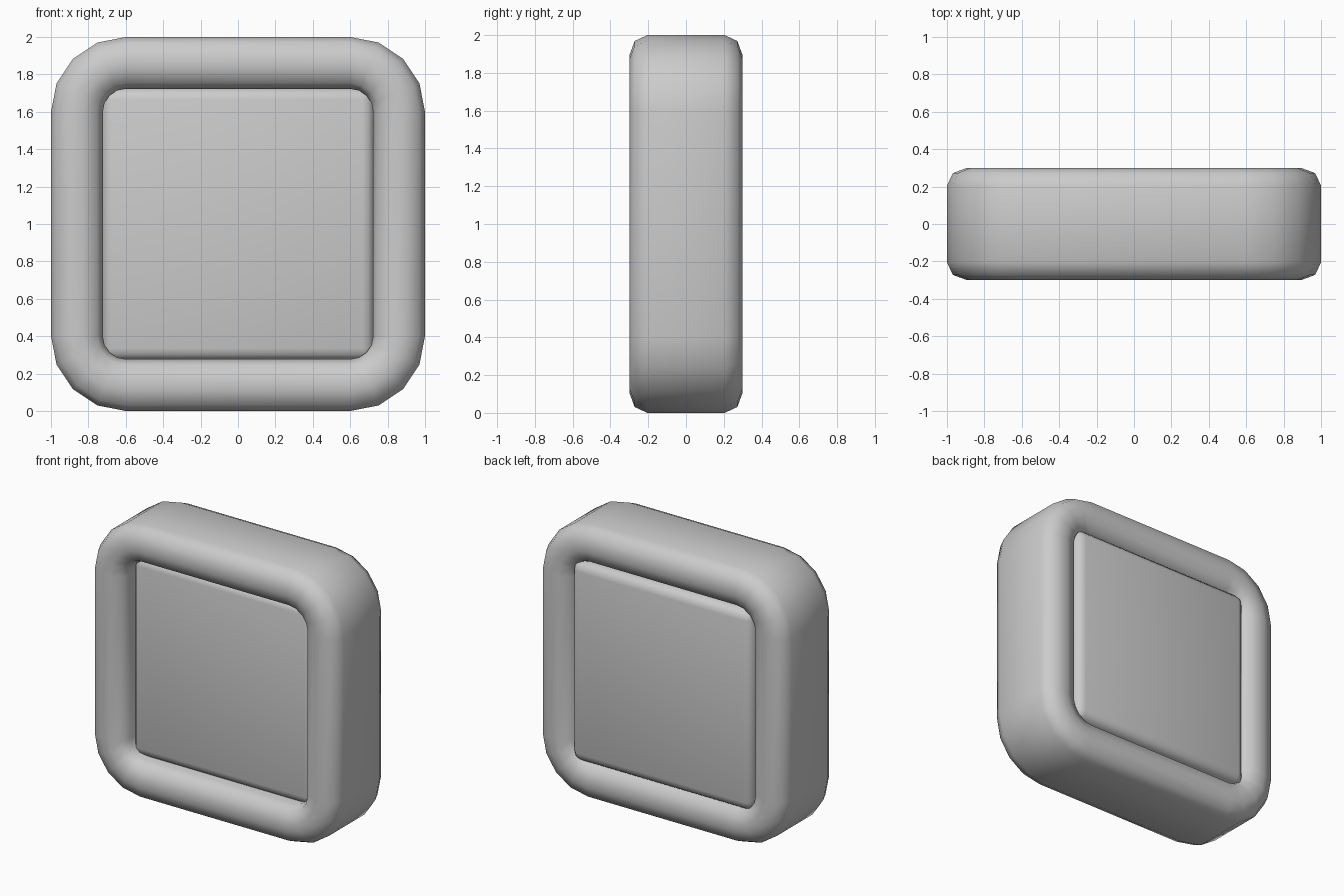
import bpy, bmesh, math

if "Cube" in bpy.data.objects:
    bpy.data.objects.remove(bpy.data.objects["Cube"])

OUTER, INNER, DEPTH = 1.0, 0.723, 0.3   # half sizes of the frame
CORNER = 0.6                            # centre of each corner arc
BEVEL_W, BEVEL_D = 0.107, 0.095         # rounding of the frame section


def finish(name, bm, angle):
    bmesh.ops.recalc_face_normals(bm, faces=bm.faces)
    mesh = bpy.data.meshes.new(name)
    bm.to_mesh(mesh)
    bm.free()
    obj = bpy.data.objects.new(name, mesh)
    bpy.context.collection.objects.link(obj)
    bpy.ops.object.select_all(action='DESELECT')
    obj.select_set(True)
    bpy.context.view_layer.objects.active = obj
    bpy.ops.object.shade_smooth_by_angle(angle=math.radians(angle))
    return obj


# frame cross-section: rounded rectangle as (distance from centre, y)
section = []
mid, half = (OUTER + INNER) / 2, (OUTER - INNER) / 2
for quarter, (sx, sy) in enumerate([(1, 1), (-1, 1), (-1, -1), (1, -1)]):
    for step in range(3):
        a = math.radians(90 * quarter + 45 * step)
        section.append((mid + sx * (half - BEVEL_W) + BEVEL_W * math.cos(a),
                        sy * (DEPTH - BEVEL_D) + BEVEL_D * math.sin(a)))

# frame: sweep the section round a square with four-segment corners
bm = bmesh.new()
rings = []
for quarter, (sx, sz) in enumerate([(1, 1), (-1, 1), (-1, -1), (1, -1)]):
    for step in range(5):
        a = math.radians(90 * quarter + 22.5 * step)
        rings.append([bm.verts.new((sx * CORNER + (r - CORNER) * math.cos(a), y,
                                    1 + sz * CORNER + (r - CORNER) * math.sin(a)))
                      for r, y in section])
n = len(section)
for i, ring in enumerate(rings):
    nxt = rings[(i + 1) % len(rings)]
    for j in range(n):
        k = (j + 1) % n
        bm.faces.new((ring[j], ring[k], nxt[k], nxt[j]))
finish("frame", bm, 60)

# panel: softened slab filling the frame, recessed more at the front
bm = bmesh.new()
bmesh.ops.create_cube(bm, size=1)
front, back, half_panel = -0.19, 0.292, 0.73
bmesh.ops.scale(bm, vec=(2 * half_panel, back - front, 2 * half_panel), verts=bm.verts)
bmesh.ops.translate(bm, vec=(0, (front + back) / 2, 1), verts=bm.verts)
bmesh.ops.bevel(bm, geom=bm.edges[:], offset=0.065, segments=3, profile=0.5,
                affect='EDGES')
finish("panel", bm, 60)
